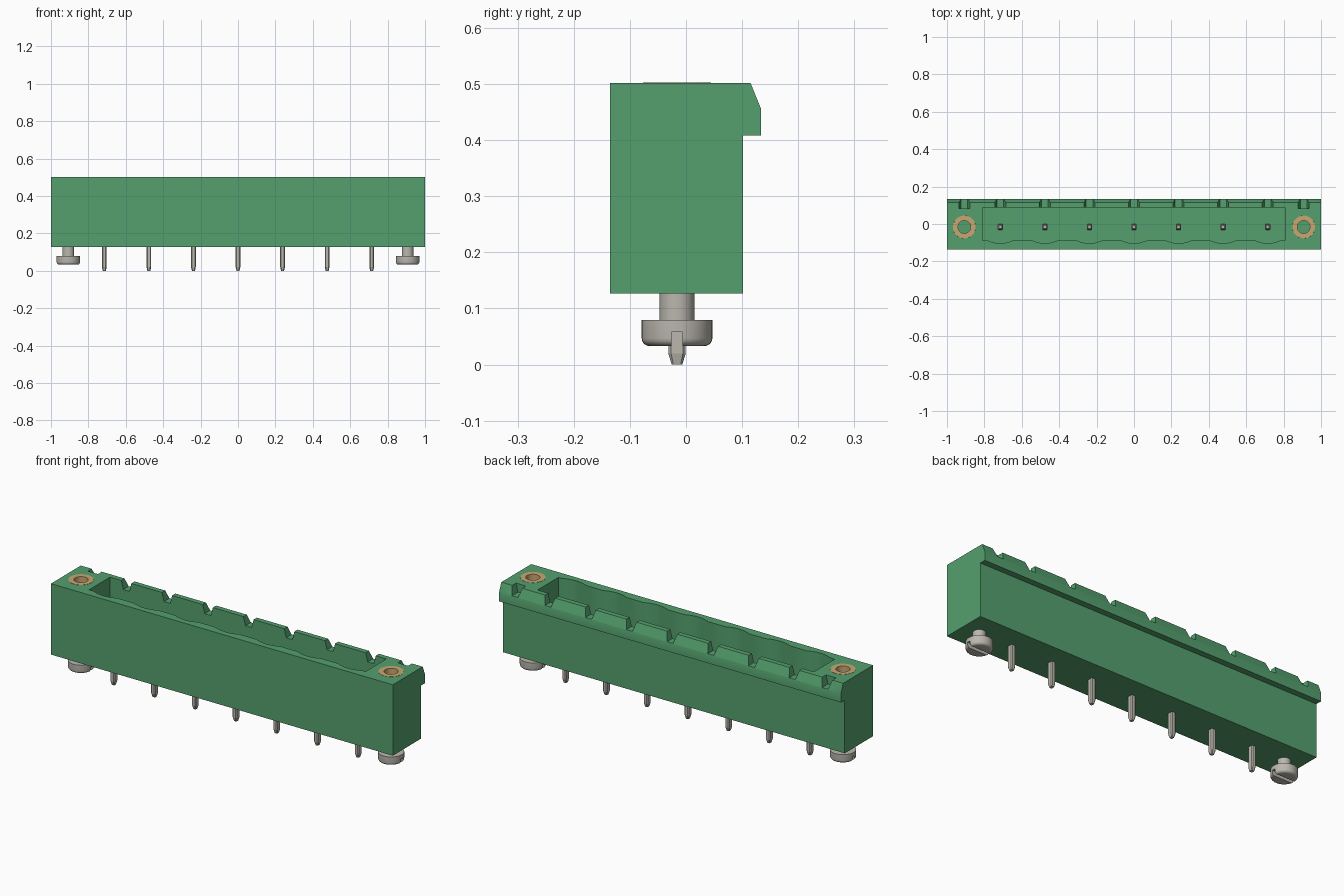
import bpy, bmesh, math
from mathutils import Matrix, Vector

if "Cube" in bpy.data.objects:
    bpy.data.objects.remove(bpy.data.objects["Cube"], do_unlink=True)

PITCH = 0.2383
PIN_X = [(i - 3) * PITCH for i in range(7)]
SCREW_X = 0.907
ROW_Y = -0.016


def material(name, rgb):
    m = bpy.data.materials.new(name)
    m.use_nodes = True
    m.diffuse_color = (*rgb, 1)
    node = next(n for n in m.node_tree.nodes if n.type == 'BSDF_PRINCIPLED')
    node.inputs["Base Color"].default_value = (*rgb, 1)
    return m


GREEN = material("green plastic", (0.089, 0.352, 0.156))
METAL = material("tin metal", (0.49, 0.475, 0.42))
BRASS = material("brass", (0.58, 0.39, 0.17))


def finish(name, bm, mat, smooth=False):
    bmesh.ops.recalc_face_normals(bm, faces=bm.faces)
    me = bpy.data.meshes.new(name)
    bm.to_mesh(me)
    bm.free()
    me.materials.append(mat)
    ob = bpy.data.objects.new(name, me)
    bpy.context.collection.objects.link(ob)
    if smooth:
        shade(ob)
    return ob


def shade(ob):
    bpy.ops.object.select_all(action='DESELECT')
    ob.select_set(True)
    bpy.context.view_layer.objects.active = ob
    bpy.ops.object.shade_smooth_by_angle(angle=math.radians(35))


def loft(name, rings, mat):
    """Skin equal-length point rings and cap both ends."""
    bm = bmesh.new()
    loops = [[bm.verts.new(p) for p in ring] for ring in rings]
    n = len(loops[0])
    for a, b in zip(loops, loops[1:]):
        for i in range(n):
            j = (i + 1) % n
            bm.faces.new((a[i], a[j], b[j], b[i]))
    bm.faces.new(loops[0])
    bm.faces.new(loops[-1])
    return finish(name, bm, mat)


def lathe(name, profile, x, mat, closed=False):
    """Spin an (r, z) profile about the vertical axis at x."""
    bm = bmesh.new()
    vs = [bm.verts.new((r, 0, z)) for r, z in profile]
    pairs = list(zip(vs, vs[1:])) + ([(vs[-1], vs[0])] if closed else [])
    edges = [bm.edges.new(p) for p in pairs]
    bmesh.ops.spin(bm, geom=vs + edges, cent=(0, 0, 0), axis=(0, 0, 1),
                   angle=math.tau, steps=40)
    bmesh.ops.remove_doubles(bm, verts=bm.verts, dist=1e-5)
    bmesh.ops.translate(bm, verts=bm.verts, vec=(x, ROW_Y, 0))
    return finish(name, bm, mat, True)


def cut(target, cutter):
    """Subtract the cutter, apply, and discard it."""
    mod = target.modifiers.new("cut", 'BOOLEAN')
    mod.operation = 'DIFFERENCE'
    mod.solver = 'EXACT'
    mod.object = cutter
    bpy.ops.object.select_all(action='DESELECT')
    target.select_set(True)
    bpy.context.view_layer.objects.active = target
    bpy.ops.object.modifier_apply(modifier=mod.name)
    bpy.data.objects.remove(cutter, do_unlink=True)


# Housing: side profile with the latch lip, extruded along x
side = [(-0.135, 0.127), (0.102, 0.127), (0.102, 0.408), (0.134, 0.408),
        (0.134, 0.455), (0.115, 0.502), (-0.135, 0.502)]
housing = loft("housing", [[(x, y, z) for y, z in side] for x in (-1, 1)], GREEN)

# Socket cavity with a shallow scallop in front of every pin
outline = [(0.807, 0.088), (-0.81, 0.088), (-0.81, -0.087)]
for px in PIN_X:
    for k in range(-5, 6):
        t = k / 5
        outline.append((px + 0.07 * t, -0.087 - 0.016 * (1 - t * t)))
outline.append((0.807, -0.087))
cut(housing, loft("cavity_cutter",
                  [[(x, y, z) for x, y in outline] for z in (0.21, 0.6)], GREEN))

# Tapered coding notches across the lip
for x in [-SCREW_X] + PIN_X + [SCREW_X]:
    notch = [(-0.018, 0.457), (0.018, 0.457), (0.032, 0.512), (-0.032, 0.512)]
    cut(housing, loft("notch_cutter",
                      [[(x + dx, y, z) for dx, z in notch] for y in (0.083, 0.2)], GREEN))

# Bores for the threaded inserts
for x in (-SCREW_X, SCREW_X):
    cut(housing, lathe("bore_cutter", [(0, 0.28), (0.061, 0.28), (0.061, 0.6), (0, 0.6)],
                       x, GREEN))
shade(housing)

# Threaded inserts and slotted fixing screws
for label, x in (("right", -SCREW_X), ("left", SCREW_X)):
    lathe(f"{label}_insert", [(0.0608, 0.28), (0.0608, 0.503), (0.034, 0.503), (0.034, 0.28)],
          x, BRASS, closed=True)
    rounded = [(0.049 + 0.014 * math.cos(a), 0.047 - 0.014 * math.sin(a))
               for a in [i * math.pi / 10 for i in range(6)]]
    screw = lathe(f"{label}_screw",
                  [(0, 0.135), (0.031, 0.135), (0.031, 0.079), (0.063, 0.079)]
                  + rounded + [(0, 0.033)], x, METAL)
    slot = [(-0.1, -0.0095), (0.1, -0.0095), (0.1, 0.0095), (-0.1, 0.0095)]
    cut(screw, loft("slot_cutter", [[(x + dx, ROW_Y + dy, z) for dx, dy in slot]
                                    for z in (0.0, 0.058)], METAL))
    shade(screw)


def pin_ring(x, z, hx, hy, c):
    """Rectangle with cut corners."""
    pts = [(hx, -hy + c), (hx, hy - c), (hx - c, hy), (-hx + c, hy),
           (-hx, hy - c), (-hx, -hy + c), (-hx + c, -hy), (hx - c, -hy)]
    return [(x + dx, ROW_Y + dy, z) for dx, dy in pts]


# Contact pins, tapered at both ends
for i, x in enumerate(PIN_X):
    loft(f"contact_pin_{i + 1}", [
        pin_ring(x, 0.0, 0.008, 0.0095, 0.003),
        pin_ring(x, 0.02, 0.0125, 0.0155, 0.005),
        pin_ring(x, 0.2, 0.0125, 0.0155, 0.005),
        pin_ring(x, 0.22, 0.014, 0.014, 0.001),
        pin_ring(x, 0.385, 0.014, 0.014, 0.001),
        pin_ring(x, 0.405, 0.008, 0.008, 0.001)], METAL)
